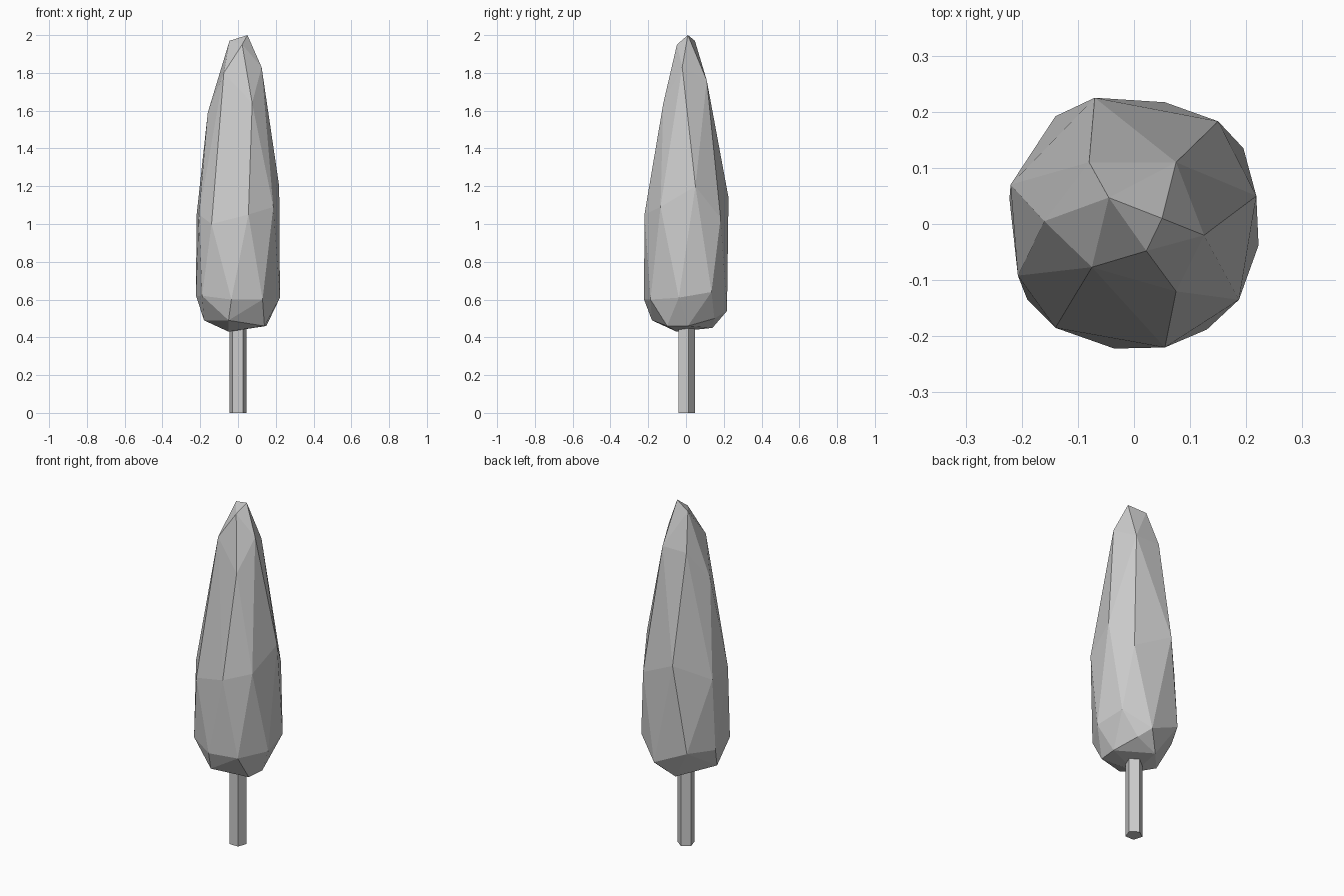
import bpy
import bmesh
from math import radians
from mathutils import Matrix

default_cube = bpy.data.objects.get("Cube")
if default_cube:
    bpy.data.objects.remove(default_cube, do_unlink=True)


def make_material(name, colour):
    material = bpy.data.materials.new(name)
    material.use_nodes = True
    material.diffuse_color = colour
    shader = material.node_tree.nodes["Principled BSDF"]
    shader.inputs["Base Color"].default_value = colour
    shader.inputs["Roughness"].default_value = 0.9
    return material


def make_object(name, bm, material):
    bmesh.ops.recalc_face_normals(bm, faces=bm.faces)
    mesh = bpy.data.meshes.new(name)
    bm.to_mesh(mesh)
    bm.free()
    mesh.materials.append(material)
    for polygon in mesh.polygons:
        polygon.use_smooth = False
    obj = bpy.data.objects.new(name, mesh)
    bpy.context.scene.collection.objects.link(obj)
    return obj


grey = make_material("plain grey", (0.6, 0.6, 0.6, 1.0))

# Irregular tapering foliage: uneven rings of corners wrapped in a faceted skin
tip = [(.05, .01, 2), (-.045, .047, 1.97), (.022, -.048, 1.95)]
shoulder = [(-.075, -.077, 1.8), (.125, -.02, 1.83), (.075, .11, 1.76),
            (-.08, .11, 1.76), (-.16, .005, 1.59), (.075, -.12, 1.64)]
waist = [(-.07, .225, 1.14), (.15, .183, 1.03), (.218, .05, 1.2),
         (.187, -.135, 1.09), (.055, -.22, 1.05), (-.14, -.185, 1),
         (-.207, -.092, 1.05), (-.22, .07, 1.04)]
belly = [(-.035, -.222, .6), (.13, -.188, .6), (.222, -.038, .61),
         (.195, .135, .64), (.055, .217, .54), (-.14, .192, .63),
         (-.222, .045, .62), (-.19, -.135, .62)]
underside = [(-.05, -.18, .49), (.14, -.1, .46), (.15, .01, .46),
             (.1, .15, .5), (-.03, .14, .45), (-.18, -.03, .49),
             (-.05, -.05, .43)]

bm = bmesh.new()
for ring in (tip, shoulder, waist, belly, underside):
    for corner in ring:
        bm.verts.new(corner)
hull = bmesh.ops.convex_hull(bm, input=bm.verts)
loose = [v for v in bm.verts if not v.link_faces]
bmesh.ops.delete(bm, geom=loose, context='VERTS')
make_object("foliage", bm, grey)

# Five-sided trunk, its top tucked inside the foliage
trunk_height = 0.5
bm = bmesh.new()
bmesh.ops.create_cone(bm, cap_ends=True, segments=5, radius1=.047, radius2=.047,
                      depth=trunk_height)
first_corner = max(bm.verts, key=lambda v: v.co.y)
turn = Matrix.Rotation(radians(89 - 90), 4, 'Z')
bmesh.ops.rotate(bm, verts=bm.verts, cent=(0, 0, 0), matrix=turn)
bmesh.ops.translate(bm, verts=bm.verts, vec=(0, 0, trunk_height / 2))
make_object("trunk", bm, grey)
